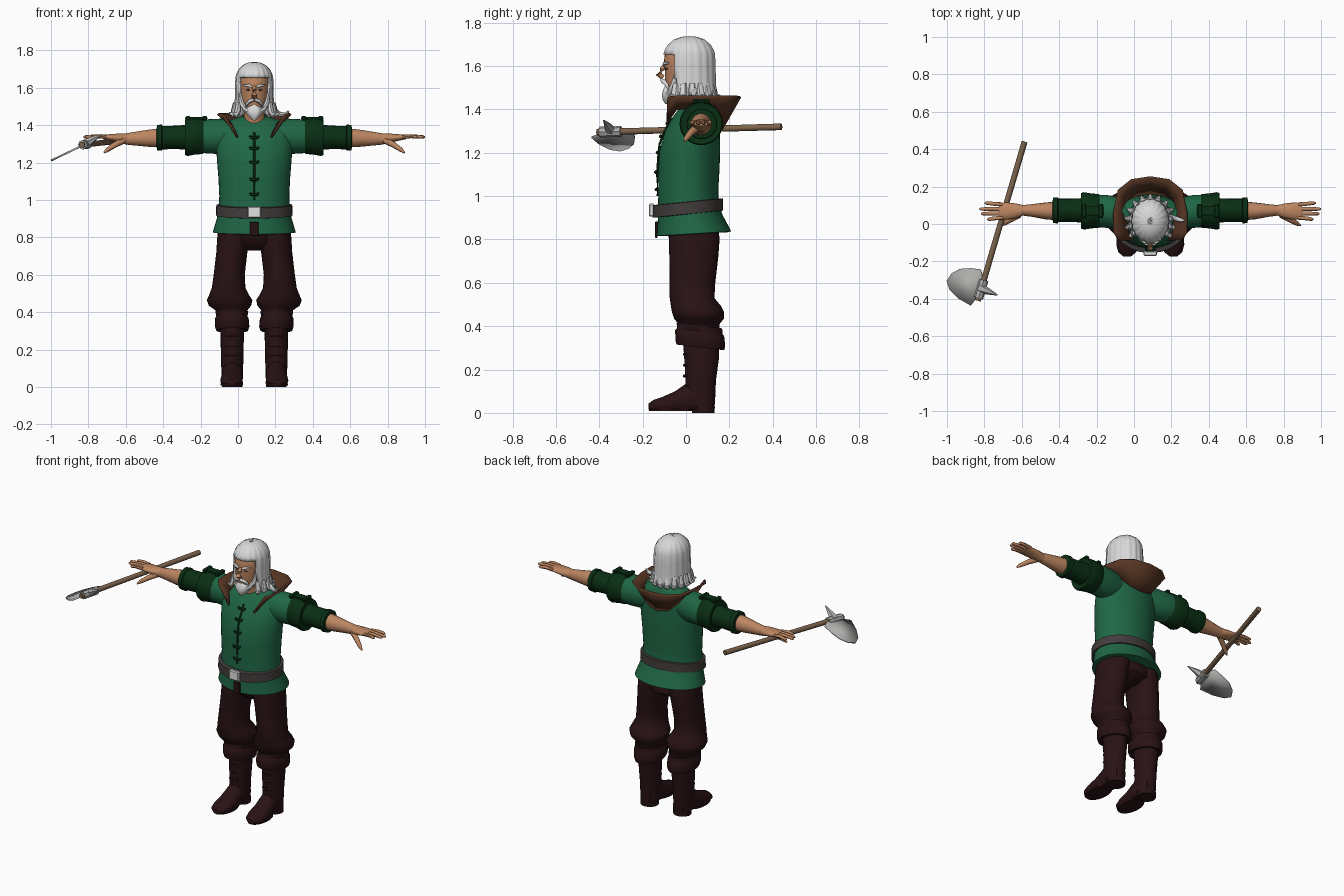
import bpy, bmesh, math
from mathutils import Vector

CX = 0.087  # body centre line


def mat(name, r, g, b):
    m = bpy.data.materials.new(name)
    m.diffuse_color = (r, g, b, 1)
    return m


HAIR = mat("white hair", .68, .68, .68)
GREEN = mat("tunic green", .014, .135, .06)
DARK = mat("dark green", .003, .028, .007)
MAROON = mat("dark maroon", .022, .006, .007)
SKIN = mat("skin", .50, .235, .12)
BROWN = mat("brown leather", .095, .036, .017)
BELT = mat("grey belt", .055, .045, .045)
WOOD = mat("wood", .20, .125, .07)
STEEL = mat("steel", .42, .42, .41)
BUCKLE = mat("pale metal", .75, .75, .75)


def finish(name, bm, m, angle=45, solid=0, subsurf=0):
    bmesh.ops.recalc_face_normals(bm, faces=bm.faces)
    me = bpy.data.meshes.new(name)
    bm.to_mesh(me)
    bm.free()
    me.materials.append(m)
    ob = bpy.data.objects.new(name, me)
    bpy.context.collection.objects.link(ob)
    if subsurf:
        ob.modifiers.new("smooth", 'SUBSURF').levels = subsurf
        ob.modifiers["smooth"].render_levels = subsurf
    if solid:
        s = ob.modifiers.new("thickness", 'SOLIDIFY')
        s.thickness, s.offset = solid, 0
    bpy.ops.object.select_all(action='DESELECT')
    ob.select_set(True)
    bpy.context.view_layer.objects.active = ob
    bpy.ops.object.shade_smooth_by_angle(angle=math.radians(angle))
    return ob


def skin_rings(bm, rings, caps=True):
    n = len(rings[0])
    for a, b in zip(rings, rings[1:]):
        for i in range(n):
            bm.faces.new((a[i], a[(i + 1) % n], b[(i + 1) % n], b[i]))
    if caps:
        bm.faces.new(rings[0])
        bm.faces.new(rings[-1])


# elliptical sections (t, a, b, ra, rb) stacked along one axis
def loft(name, secs, m, axis='z', n=28, s=1, tilt=0, floor=None, pleat=0, caps=True, **kw):
    bm = bmesh.new()
    rings = []
    for t, a, b, ra, rb in secs:
        ring = []
        for i in range(n):
            w = 2 * math.pi * i / n
            k = 1 + pleat * math.cos(w * n / 4)
            u, v = a + ra * k * math.cos(w), b + rb * k * math.sin(w)
            x, y, z = {'z': (u, v, t), 'x': (t, u, v), 'y': (u, t, v)}[axis]
            z += tilt * y
            if floor is not None:
                z = max(z, floor)
            ring.append(bm.verts.new((CX + s * x, y, z)))
        rings.append(ring)
    skin_rings(bm, rings, caps)
    return finish(name, bm, m, **kw)


# round tube through points (x, y, z, radius)
def tube(name, pts, m, n=10, s=1, off=CX, **kw):
    bm = bmesh.new()
    P = [Vector((off + s * p[0], p[1], p[2])) for p in pts]
    rings = []
    for i, p in enumerate(P):
        d = (P[min(i + 1, len(P) - 1)] - P[max(i - 1, 0)]).normalized()
        q = d.to_track_quat('Z', 'Y')
        rings.append([bm.verts.new(p + q @ Vector((math.cos(2 * math.pi * j / n), math.sin(2 * math.pi * j / n), 0)) * pts[i][3])
                      for j in range(n)])
    skin_rings(bm, rings)
    return finish(name, bm, m, **kw)


def box(name, c, size, m, s=1):
    bm = bmesh.new()
    bmesh.ops.create_cube(bm, size=1)
    for v in bm.verts:
        v.co = Vector((CX + s * c[0], c[1], c[2])) + Vector([v.co[i] * size[i] for i in range(3)])
    bmesh.ops.bevel(bm, geom=bm.edges[:], offset=min(size) * .2, segments=1, affect='EDGES')
    return finish(name, bm, m, angle=30)


# tunic, belt and buckle
loft("tunic", [(.822, 0, .037, .20, .155), (.825, 0, .037, .222, .172), (.90, 0, .02, .20, .15), (.96, 0, .01, .19, .14),
               (1.02, 0, .011, .187, .138), (1.12, 0, .013, .192, .142), (1.22, 0, .018, .20, .14), (1.31, 0, .03, .205, .125),
               (1.37, 0, .045, .195, .105), (1.415, 0, .06, .15, .085), (1.445, 0, .06, .07, .065)], GREEN, n=40, tilt=.06)
loft("belt", [(z, 0, .008, a, b) for z, a, b in ((.915, .192, .15), (.917, .205, .163), (.972, .203, .162), (.974, .19, .15))],
     BELT, n=40, tilt=.1)
box("buckle", (0, -.158, .935), (.07, .025, .06), BUCKLE)
loft("trouser_seat", [(.73, 0, .04, .05, .06), (.77, 0, .04, .15, .112), (.86, 0, .03, .18, .12), (.92, 0, .02, .17, .12)], MAROON)

# placket and toggles down the front
front = ((1.36, -.066), (1.30, -.099), (1.24, -.122), (1.18, -.128), (1.10, -.133), (1.0, -.13))
tube("placket", [(0, y, z, .006) for z, y in front], DARK, n=6)
for z, y in ((1.335, -.085), (1.275, -.115), (1.20, -.13), (1.11, -.138), (1.03, -.135)):
    tube("toggle", [(-.026, y, z + .008, .004), (-.018, y - .002, z, .008), (.018, y - .002, z, .008), (.026, y, z + .008, .004)], DARK, n=8)
box("hem_slit", (0, -.137, .845), (.045, .012, .075), MAROON)

# leather collar, open at the front
half = [((0, .25, 1.46), (0, .165, 1.31)), ((.10, .235, 1.46), (.07, .155, 1.325)), ((.17, .18, 1.46), (.12, .12, 1.375)),
        ((.195, .06, 1.46), (.13, .05, 1.415)), ((.195, -.045, 1.46), (.12, -.045, 1.40)), ((.165, -.085, 1.455), (.09, -.09, 1.335))]
bm = bmesh.new()
rows = []
for s, seq in ((-1, half[::-1]), (1, half[1:])):
    for pair in seq:
        t, b = (Vector((CX + s * p[0], p[1], p[2])) for p in pair)
        rows.append([bm.verts.new(t.lerp(b, k)) for k in (0, .5, 1)])
for a, b in zip(rows, rows[1:]):
    for k in (0, 1):
        bm.faces.new((a[k], a[k + 1], b[k + 1], b[k]))
finish("collar", bm, BROWN, solid=.012)

for s in (-1, 1):
    # arm
    loft("tunic_shoulder", [(.10, .05, 1.34, .08, .085), (.17, .06, 1.34, .085, .095), (.24, .068, 1.34, .088, .092),
                            (.30, .07, 1.34, .085, .087)], GREEN, 'x', s=s)
    loft("shoulder_cap", [(.265, .07, 1.34, .08, .084), (.275, .07, 1.34, .09, .094), (.32, .07, 1.34, .094, .098),
                          (.355, .07, 1.335, .10, .10), (.37, .07, 1.335, .095, .095), (.365, .07, 1.335, .07, .07)], DARK, 'x', s=s)
    loft("sleeve", [(.35, .073, 1.335, .066, .068), (.42, .073, 1.335, .062, .062), (.49, .073, 1.333, .062, .063),
                    (.495, .073, 1.333, .07, .07), (.52, .073, 1.333, .068, .068), (.522, .073, 1.333, .05, .05)], DARK, 'x', s=s)
    box("shoulder_strap", (.31, .07, 1.437), (.12, .05, .012), DARK, s)
    for x in (.265, .355):
        box("strap_buckle", (x, .07, 1.437), (.025, .075, .022), DARK, s)
    loft("forearm", [(.50, .07, 1.332, .05, .052), (.56, .07, 1.33, .045, .047), (.63, .072, 1.328, .034, .038),
                     (.69, .073, 1.326, .027, .03)], SKIN, 'x', n=18, s=s)
    loft("palm", [(.68, .073, 1.326, .028, .03), (.72, .07, 1.33, .04, .026), (.77, .069, 1.334, .046, .018),
                  (.81, .069, 1.336, .042, .012)], SKIN, 'x', n=18, s=s)
    for i, (ty, tx) in enumerate(((.025, .872), (.055, .905), (.08, .913), (.112, .885))):
        by = .034 + i * .0235
        tube("finger", [(.79, by, 1.337, .011), (.84, (by + ty) / 2, 1.341, .0105), (tx - .01, ty, 1.337, .009), (tx, ty, 1.336, .004)],
             SKIN, 8, s)
    tube("thumb", [(.70, .05, 1.318, .018), (.745, .025, 1.295, .016), (.785, .002, 1.268, .012), (.803, -.007, 1.253, .005)], SKIN, 8, s)

    # leg
    loft("trouser_leg", [(.90, .095, .035, .09, .11), (.80, .108, .038, .09, .117), (.72, .12, .036, .083, .113), (.60, .134, .03, .083, .105),
                         (.53, .137, .028, .09, .103), (.495, .135, .045, .105, .115), (.465, .132, .055, .122, .12), (.435, .13, .06, .113, .115),
                         (.41, .122, .06, .085, .095), (.38, .12, .065, .075, .09)], MAROON, s=s)
    loft("boot_cuff", [(.405, .12, .062, .07, .085), (.41, .12, .062, .088, .105), (.385, .12, .063, .083, .105), (.375, .12, .063, .09, .113),
                       (.33, .118, .066, .092, .115), (.31, .118, .066, .085, .11), (.315, .118, .066, .06, .08)], MAROON, s=s, tilt=-.12)
    loft("boot_shaft", [(.35, .118, .07, .064, .085), (.25, .118, .072, .062, .08), (.15, .118, .068, .06, .07),
                        (.09, .118, .066, .058, .07), (.03, .118, .068, .056, .064)], MAROON, s=s)
    loft("boot_foot", [(.125, .117, .06, .035, .05), (.06, .117, .07, .056, .08), (0, .118, .06, .056, .075), (-.05, .12, .045, .058, .055),
                       (-.11, .122, .035, .06, .038), (-.15, .123, .03, .048, .03), (-.174, .124, .026, .02, .016)],
         MAROON, 'y', s=s, floor=.015)
    loft("boot_sole", [(.008, .122, -.07, .058, .10), (.02, .122, -.07, .06, .103)], MAROON, s=s)
    loft("boot_heel", [(0, .117, .08, .055, .052), (.03, .117, .08, .056, .053)], MAROON, s=s)
    for z in (.12, .17, .22, .27):
        tube("boot_lace", [(.085, .008, z, .007), (.118, -.008, z, .007), (.151, .008, z, .007)], MAROON, 6, s)

# head
loft("neck", [(1.38, 0, .045, .065, .065), (1.45, 0, .025, .055, .06), (1.52, 0, .02, .055, .06)], SKIN)
loft("head", [(1.447, 0, -.045, .025, .025), (1.465, 0, -.04, .043, .045), (1.50, 0, -.027, .06, .066), (1.54, 0, -.013, .073, .085),
              (1.58, 0, -.006, .08, .092), (1.61, 0, 0, .084, .103), (1.66, 0, .01, .085, .107), (1.71, 0, .012, .055, .07)], SKIN)
tube("nose", [(0, -.092, 1.61, .009), (0, -.112, 1.585, .011), (0, -.125, 1.562, .016), (0, -.105, 1.547, .012)], SKIN)

# hair shell with a face opening
prof = ((1.738, .004), (1.735, .3), (1.722, .58), (1.70, .80), (1.675, .92), (1.655, .97), (1.60, .99), (1.54, 1), (1.49, 1.03), (1.455, 1.12))
hair = loft("hair", [(z, 0, .015, .102 * k, .122 * min(k, 1.02)) for z, k in prof], HAIR, n=72, pleat=.022, caps=False)
bm = bmesh.new()
bm.from_mesh(hair.data)
hole = [f for f in bm.faces if f.calc_center_median().y < -.05 and f.calc_center_median().z < 1.655]
bmesh.ops.delete(bm, geom=hole, context='FACES')
bm.to_mesh(hair.data)
bm.free()
th = hair.modifiers.new("thickness", 'SOLIDIFY')
th.thickness, th.offset = .012, -1
for i in range(13):
    w = math.radians(-35 + i * 250 / 12)
    c, d = math.cos(w), math.sin(w)
    tube("hair_curl", [(k * c, .015 + k * 1.05 * d, z, r) for k, z, r in
                       ((.10, 1.52, .014), (.108, 1.475, .018), (.12, 1.455, .016), (.137, 1.465, .005))], HAIR, 8)
tube("loose_lock", [(.10, .04, 1.49, .014), (.13, .03, 1.46, .014), (.165, .02, 1.455, .012), (.185, .02, 1.475, .005)], HAIR, 8)

# eyes, brows, moustache, side whiskers and beard
for s in (-1, 1):
    tube("eye", [(.022, -.094, 1.588, .003), (.031, -.091, 1.589, .006), (.042, -.085, 1.588, .003)], BELT, 8, s)
    tube("brow", [(.012, -.103, 1.603, .005), (.03, -.10, 1.612, .008), (.058, -.082, 1.613, .004)], HAIR, 8, s)
    tube("moustache", [(.002, -.112, 1.536, .008), (.022, -.104, 1.53, .011), (.04, -.088, 1.512, .008), (.046, -.08, 1.495, .003)], HAIR, 8, s)
    tube("whisker", [(.075, -.045, 1.57, .008), (.068, -.055, 1.52, .013), (.05, -.07, 1.485, .015), (.02, -.088, 1.465, .014)], HAIR, 8, s)
loft("beard", [(1.425, 0, -.09, .006, .006), (1.445, 0, -.085, .028, .024), (1.47, 0, -.078, .045, .035), (1.492, 0, -.075, .04, .03),
               (1.507, 0, -.085, .014, .014)], HAIR, n=24, pleat=.05)

# axe handle, socket, blade and spike
A, B = Vector((-.585, .44, 1.32)), Vector((-.835, -.41, 1.295))
tube("axe_handle", [(*A, .016), (*A.lerp(B, .5), .015), (*B, .016)], WOOD, 10, off=0)
tube("axe_socket", [(*A.lerp(B, k), .025) for k in (.87, .985)], STEEL, 8, off=0, angle=30)


def plate(name, pts, thick):
    bm = bmesh.new()
    vs = [bm.verts.new((x, y, 1.297 + (x + .82) * .48)) for x, y in pts]
    bm.faces.new(vs)
    return finish(name, bm, STEEL, angle=30, solid=thick)


plate("axe_blade", [(-.80, -.32), (-.82, -.243), (-.875, -.236), (-.93, -.24), (-.975, -.265), (-1.0, -.305), (-.985, -.35), (-.935, -.40),
                    (-.873, -.435), (-.835, -.385)], .01)
tube("axe_spike", [(-.82, -.345, 1.297, .028), (-.78, -.36, 1.322, .018), (-.73, -.38, 1.35, .003)], STEEL, 6, off=0, angle=30)
